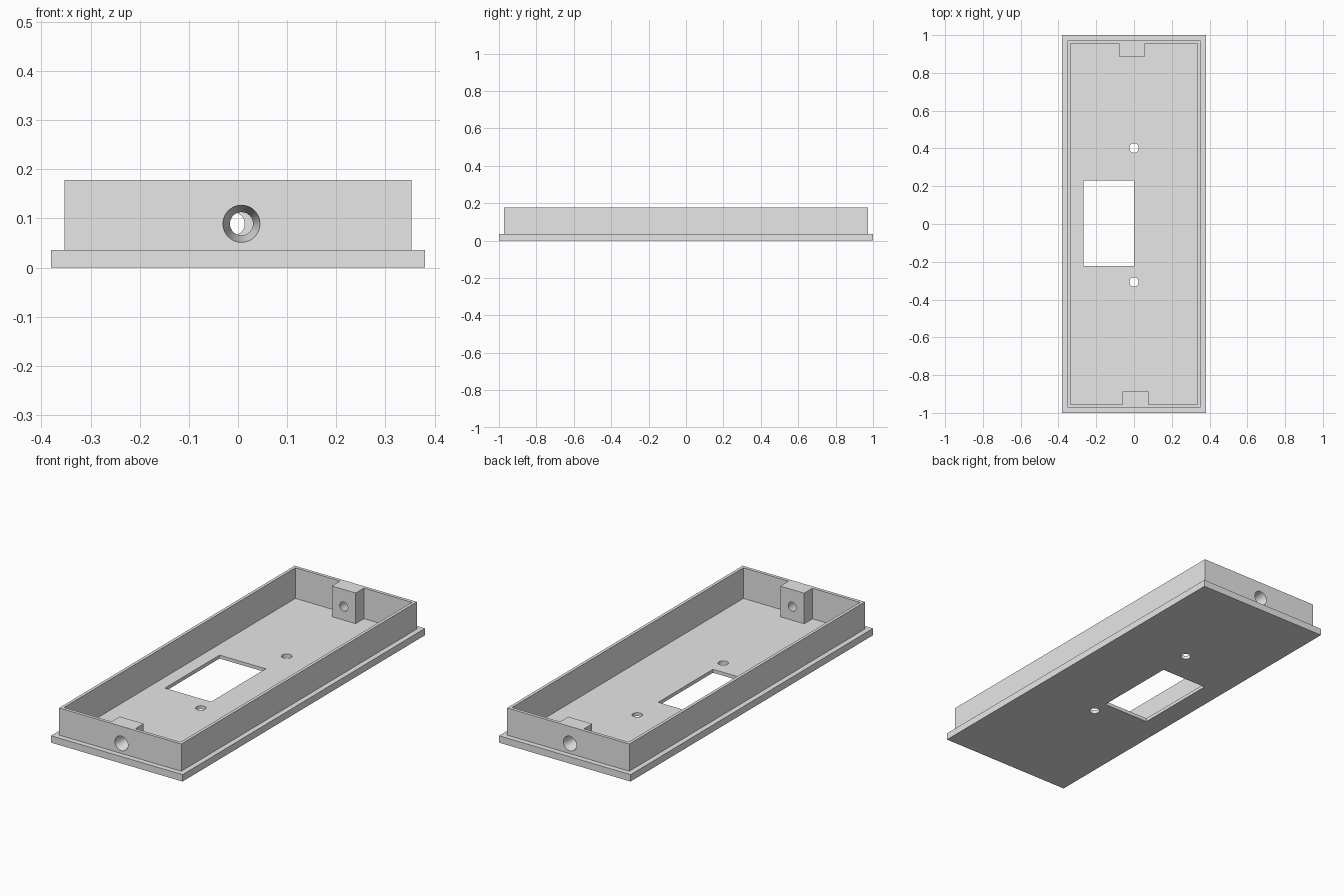
import bpy, bmesh, math
from mathutils import Matrix, Vector

if "Cube" in bpy.data.objects:
    bpy.data.objects.remove(bpy.data.objects["Cube"])

grey = bpy.data.materials.new("light_grey")
grey.diffuse_color = (0.8, 0.8, 0.8, 1)
grey.use_nodes = True
grey.node_tree.nodes["Principled BSDF"].inputs["Base Color"].default_value = grey.diffuse_color


def finish(name, bm):
    bmesh.ops.recalc_face_normals(bm, faces=bm.faces)
    me = bpy.data.meshes.new(name)
    bm.to_mesh(me)
    bm.free()
    me.materials.append(grey)
    ob = bpy.data.objects.new(name, me)
    bpy.context.collection.objects.link(ob)
    return ob


def prism(name, outline, z0, z1):
    """Closed outline in x, y extruded from z0 to z1."""
    bm = bmesh.new()
    face = bm.faces.new([bm.verts.new((x, y, z0)) for x, y in outline])
    top = bmesh.ops.extrude_face_region(bm, geom=[face])["geom"]
    verts = [v for v in top if isinstance(v, bmesh.types.BMVert)]
    bmesh.ops.translate(bm, verts=verts, vec=(0, 0, z1 - z0))
    return finish(name, bm)


def rect(x0, x1, y0, y1):
    return [(x0, y0), (x1, y0), (x1, y1), (x0, y1)]


def tapered(name, start, end, r0, r1):
    """Round cutter from start to end."""
    a, b = Vector(start), Vector(end)
    turn = (b - a).to_track_quat("Z", "Y").to_matrix().to_4x4()
    bm = bmesh.new()
    bmesh.ops.create_cone(bm, cap_ends=True, segments=48, radius1=r0, radius2=r1,
                          depth=(b - a).length,
                          matrix=Matrix.Translation((a + b) / 2) @ turn)
    return finish(name, bm)


def combine(body, tool, operation):
    mod = body.modifiers.new("combine", "BOOLEAN")
    mod.object, mod.operation, mod.solver = tool, operation, "EXACT"
    bpy.context.view_layer.objects.active = body
    bpy.ops.object.modifier_apply(modifier=mod.name)
    bpy.data.objects.remove(tool)


TOP, RIM, FLOOR = 0.178, 0.036, 0.018
IX, IY, POST = 0.337, 0.955, 0.887      # cavity half sizes, post inner face
FRONT_X, BACK_X, HALF = 0.007, -0.010, 0.069

# Rim plate joined with the wall block
tray = prism("enclosure_tray", rect(-0.38, 0.38, -1, 1), 0, RIM)
combine(tray, prism("wall_block", rect(-0.353, 0.353, -0.972, 0.972), 0.01, TOP), "UNION")

# Cavity, notched so that a screw post stays at each end
cavity = [(-IX, -IY), (FRONT_X - HALF, -IY), (FRONT_X - HALF, -POST),
          (FRONT_X + HALF, -POST), (FRONT_X + HALF, -IY), (IX, -IY),
          (IX, IY), (BACK_X + HALF, IY), (BACK_X + HALF, POST),
          (BACK_X - HALF, POST), (BACK_X - HALF, IY), (-IX, IY)]
combine(tray, prism("cavity", cavity, FLOOR, TOP + 0.1), "DIFFERENCE")

# Window and two small holes in the floor
combine(tray, prism("window", rect(-0.267, 0.0, -0.222, 0.229), -0.1, 0.1), "DIFFERENCE")
for y in (0.402, -0.307):
    combine(tray, tapered("floor_hole", (0, y, -0.1), (0, y, 0.1), 0.025, 0.025), "DIFFERENCE")

# Tapered screw holes through the end walls and posts
for x, side in ((FRONT_X, -1), (BACK_X, 1)):
    combine(tray, tapered("screw_hole", (x, side * 0.982, 0.089), (x, side * 0.877, 0.089),
                          0.0394, 0.0219), "DIFFERENCE")

bpy.ops.object.select_all(action="DESELECT")
tray.select_set(True)
bpy.context.view_layer.objects.active = tray
bpy.ops.object.shade_smooth_by_angle(angle=math.radians(30))
